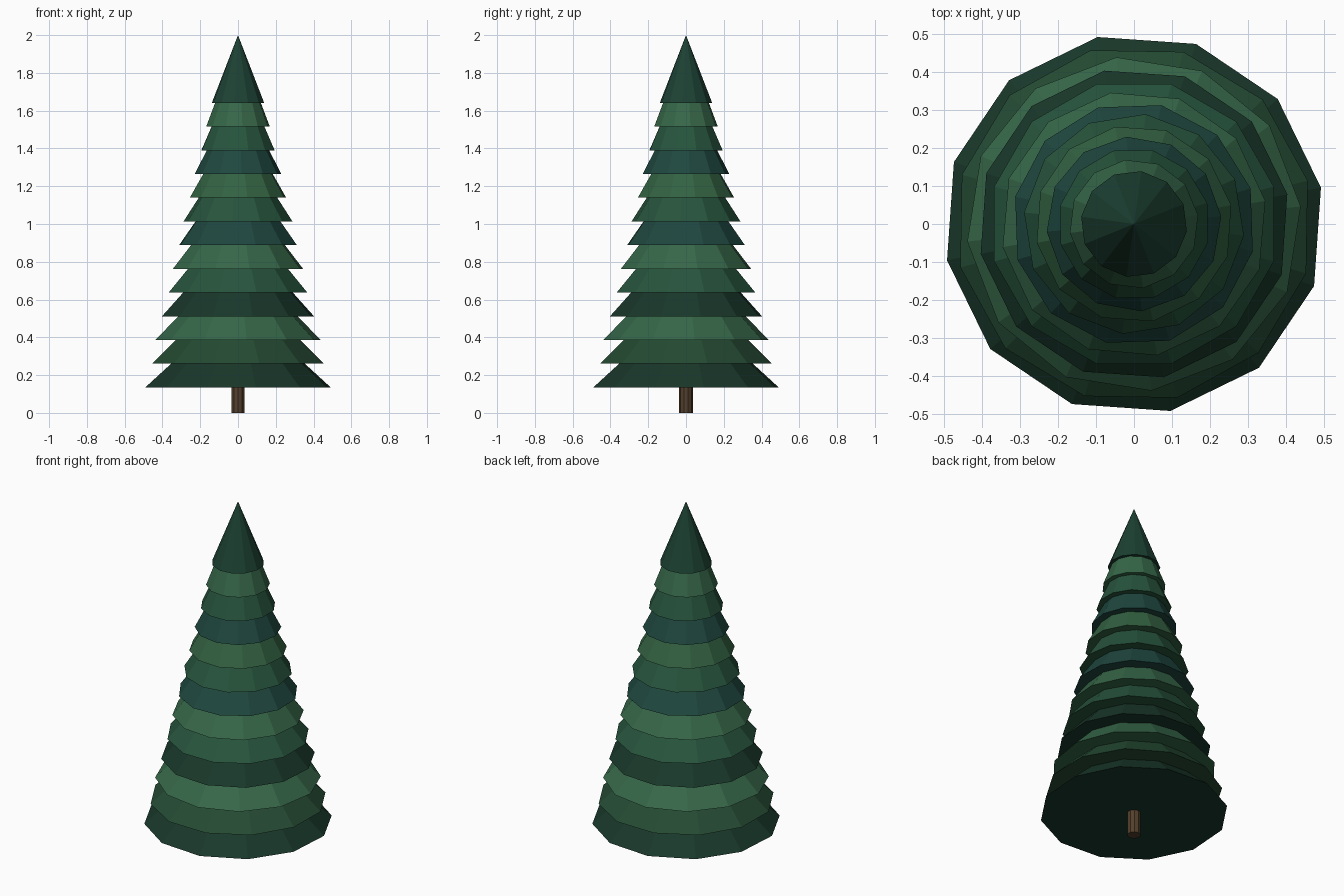
import bpy, math

if "Cube" in bpy.data.objects:
    bpy.data.objects.remove(bpy.data.objects["Cube"])


def material(name, rgb):
    m = bpy.data.materials.new(name)
    m.diffuse_color = [(c / 255) ** 2.2 for c in rgb] + [1]
    m.use_nodes = True
    m.node_tree.nodes["Principled BSDF"].inputs["Base Color"].default_value = m.diffuse_color
    return m


GREENS = {
    "dark": material("dark_green", (31, 58, 46)),
    "moss": material("moss_green", (41, 76, 54)),
    "light": material("light_green", (57, 103, 74)),
    "mid": material("mid_green", (43, 85, 63)),
    "teal": material("teal_green", (36, 73, 65)),
    "fern": material("fern_green", (54, 98, 68)),
    "deep": material("deep_green", (34, 67, 54)),
}
BARK = material("bark", (84, 66, 48))

# trunk
bpy.ops.mesh.primitive_cylinder_add(vertices=10, radius=0.036, depth=0.3, location=(0, 0, 0.15))
trunk = bpy.context.object
trunk.name = "trunk"
trunk.data.materials.append(BARK)

# foliage tiers, bottom to top: (colour, turn in degrees)
TIERS = [("dark", 11), ("moss", 14), ("light", 6), ("dark", 11), ("mid", 15),
         ("light", 10), ("teal", 17), ("mid", 24), ("fern", 11), ("teal", 5),
         ("mid", 16), ("light", 8), ("deep", 22)]
last = len(TIERS) - 1
for i, (colour, turn) in enumerate(TIERS):
    z = 0.135 + 0.1255 * i
    height = 2 - z if i == last else 0.45
    bpy.ops.mesh.primitive_cone_add(
        vertices=12, radius1=0.5 - 0.03 * i, radius2=0, depth=height,
        location=(0, 0, z + height / 2), rotation=(0, 0, math.radians(turn)))
    tier = bpy.context.object
    tier.name = f"foliage_tier_{i + 1}"
    tier.data.materials.append(GREENS[colour])
